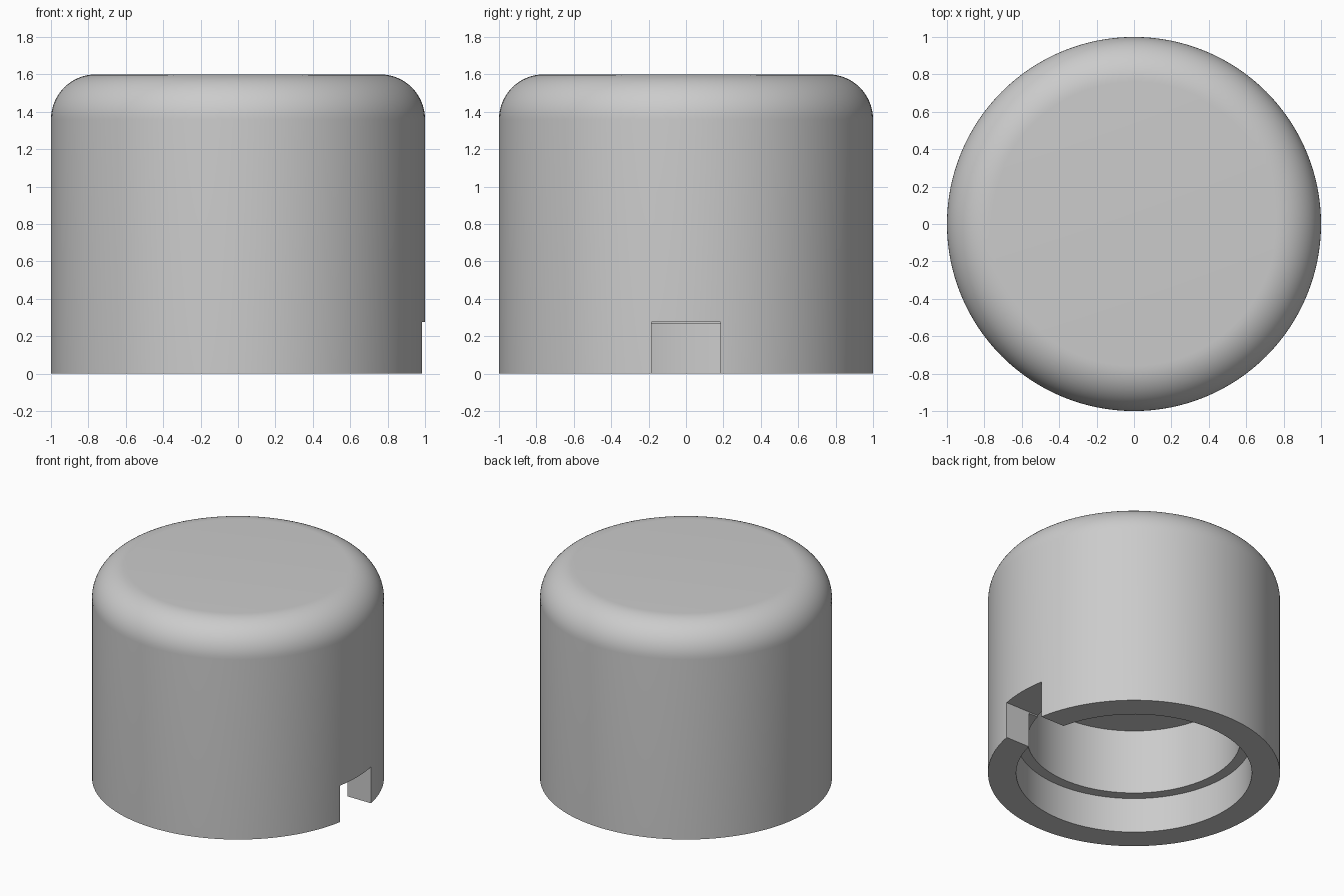
import bpy, bmesh, math

cube = bpy.data.objects.get("Cube")
if cube:
    bpy.data.objects.remove(cube, do_unlink=True)

# Sizes
HEIGHT, FILLET = 1.6, 0.24
MOUTH_R, BORE_R = 0.807, 0.73
STEP_Z, CEILING_Z = 0.265, 0.755
NOTCH_HALF, NOTCH_TOP = 0.185, 0.275
SEGMENTS, FILLET_STEPS = 128, 16

# Plain grey finish
grey = bpy.data.materials.new("plain_grey")
grey.use_nodes = True
colour = (0.6, 0.6, 0.6, 1)
grey.diffuse_color = colour
grey.node_tree.nodes["Principled BSDF"].inputs["Base Color"].default_value = colour


def add_object(name, bm):
    bmesh.ops.recalc_face_normals(bm, faces=bm.faces)
    mesh = bpy.data.meshes.new(name)
    bm.to_mesh(mesh)
    bm.free()
    mesh.materials.append(grey)
    obj = bpy.data.objects.new(name, mesh)
    bpy.context.collection.objects.link(obj)
    return obj


def lathe(name, profile):
    """Turn an (r, z) profile into a closed solid: one ring per point, capped at both ends."""
    bm = bmesh.new()
    rings = []
    for r, z in profile:
        rings.append([bm.verts.new((r * math.cos(a), r * math.sin(a), z))
                      for a in (math.tau * i / SEGMENTS for i in range(SEGMENTS))])
    for low, high in zip(rings, rings[1:]):
        for i in range(SEGMENTS):
            j = (i + 1) % SEGMENTS
            bm.faces.new((low[i], low[j], high[j], high[i]))
    bm.faces.new(rings[0])
    bm.faces.new(rings[-1])
    return add_object(name, bm)


# Cap: rounded shell with a stepped bore, from the bore ceiling out to the top
profile = [(BORE_R, CEILING_Z), (BORE_R, STEP_Z), (MOUTH_R, STEP_Z), (MOUTH_R, 0), (1, 0)]
for k in range(FILLET_STEPS + 1):
    a = math.pi / 2 * k / FILLET_STEPS
    profile.append((1 - FILLET + FILLET * math.cos(a), HEIGHT - FILLET + FILLET * math.sin(a)))
cap = lathe("cap", profile)

# Notch through the wall on the left side
bm = bmesh.new()
bmesh.ops.create_cube(bm, size=1)
for v in bm.verts:
    v.co = (0.3 if v.co.x < 0 else 1.2,
            math.copysign(NOTCH_HALF, v.co.y),
            -0.1 if v.co.z < 0 else NOTCH_TOP)
cutter = add_object("notch_cutter", bm)
cutter.hide_render = True

# Cut the notch, then remove the cutter
bpy.ops.object.select_all(action='DESELECT')
cap.select_set(True)
bpy.context.view_layer.objects.active = cap
notch = cap.modifiers.new("notch", 'BOOLEAN')
notch.operation = 'DIFFERENCE'
notch.solver = 'EXACT'
notch.object = cutter
bpy.ops.object.modifier_apply(modifier=notch.name)
bpy.data.objects.remove(cutter, do_unlink=True)

# Smooth walls with crisp edges
bpy.ops.object.shade_smooth_by_angle(angle=math.radians(30))
